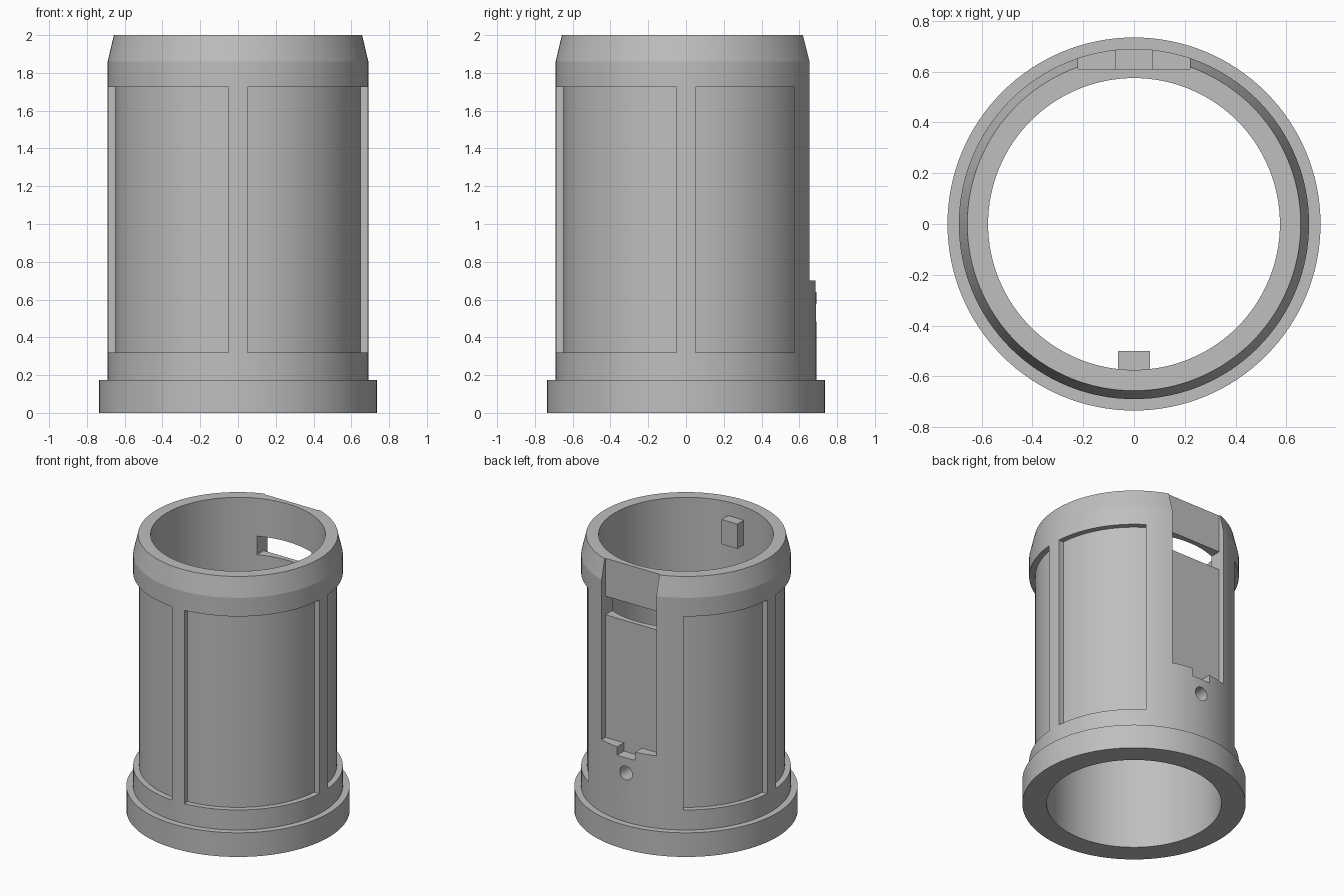
import bpy, bmesh, math
from mathutils import Matrix, Vector

if "Cube" in bpy.data.objects:
    bpy.data.objects.remove(bpy.data.objects["Cube"], do_unlink=True)

SEGMENTS = 128
R_IN, R_PANEL = 0.575, 0.65

grey = bpy.data.materials.new("plain_grey")
grey.use_nodes = True
grey.diffuse_color = (0.52, 0.52, 0.52, 1)
grey.node_tree.nodes["Principled BSDF"].inputs["Base Color"].default_value = (0.52, 0.52, 0.52, 1)


def finish(name, bm):
    bmesh.ops.recalc_face_normals(bm, faces=bm.faces)
    mesh = bpy.data.meshes.new(name)
    bm.to_mesh(mesh)
    bm.free()
    mesh.materials.append(grey)
    obj = bpy.data.objects.new(name, mesh)
    bpy.context.collection.objects.link(obj)
    return obj


def box(name, lo, hi):
    bm = bmesh.new()
    lo, hi = Vector(lo), Vector(hi)
    size = hi - lo
    bmesh.ops.create_cube(bm, size=1, matrix=Matrix.Translation((lo + hi) / 2) @ Matrix.Diagonal((*size, 1)))
    return finish(name, bm)


def prism(name, outline, z0, z1):
    bm = bmesh.new()
    face = bm.faces.new([bm.verts.new((x, y, z0)) for x, y in outline])
    top = bmesh.ops.extrude_face_region(bm, geom=[face])
    bmesh.ops.translate(bm, vec=(0, 0, z1 - z0), verts=[v for v in top["geom"] if isinstance(v, bmesh.types.BMVert)])
    return finish(name, bm)


def lathe(name, profile):
    bm = bmesh.new()
    rings = []
    for i in range(SEGMENTS):
        a = math.tau * i / SEGMENTS
        rings.append([bm.verts.new((r * math.cos(a), r * math.sin(a), z)) for r, z in profile])
    n = len(profile)
    for i in range(SEGMENTS):
        a, b = rings[i], rings[(i + 1) % SEGMENTS]
        for j in range(n):
            k = (j + 1) % n
            bm.faces.new((a[j], b[j], b[k], a[k]))
    return finish(name, bm)


def panel_cutter(side, start, end, corners):
    # arc along the recessed wall, closed by corners outside the body
    arc = []
    for i in range(33):
        a = start + (end - start) * i / 32
        arc.append((R_PANEL * math.cos(a), R_PANEL * math.sin(a)))
    return prism("panel_cutter", [(side * x, y) for x, y in arc + corners], 0.32, 1.725)


# Sleeve with base flange and chamfered rim
sleeve = lathe("sleeve", [(R_IN, 0), (0.735, 0), (0.735, 0.175), (0.69, 0.175),
                          (0.69, 1.86), (0.657, 2), (R_IN, 2)])

# Four recessed panels separated by ribs
cutters = []
rib = math.asin(0.05 / R_PANEL)
back = math.asin(0.575 / R_PANEL)
for side in (1, -1):
    cutters.append(panel_cutter(side, rib - math.pi / 2, -rib, [(0.8, -0.05), (0.8, -0.8), (0.05, -0.8)]))
    cutters.append(panel_cutter(side, rib, back, [(0.8, 0.575), (0.8, 0.05)]))

# Flat back slot, its notch and the window above
cutters.append(box("slot_cutter", (-0.22, 0.61, 0.7), (0.22, 0.9, 2.1)))
cutters.append(box("notch_cutter", (-0.072, 0.61, 0.64), (0.072, 0.9, 0.8)))
cutters.append(box("window_cutter", (-0.22, 0.4, 1.59), (0.22, 0.9, 1.725)))

# Round pin hole under the notch
bm = bmesh.new()
bmesh.ops.create_cone(bm, cap_ends=True, segments=32, radius1=0.05, radius2=0.05, depth=0.4,
                      matrix=Matrix.Translation((0, 0.65, 0.53)) @ Matrix.Rotation(math.pi / 2, 4, "X"))
cutters.append(finish("hole_cutter", bm))

bpy.context.view_layer.objects.active = sleeve
for cutter in cutters:
    cutter.hide_render = True
    mod = sleeve.modifiers.new("cut", "BOOLEAN")
    mod.operation = "DIFFERENCE"
    mod.solver = "EXACT"
    mod.object = cutter
    bpy.ops.object.modifier_apply(modifier=mod.name)
    bpy.data.objects.remove(cutter, do_unlink=True)

# Locating key on the inner front wall
box("inner_key", (-0.063, -0.59, 1.72), (0.063, -0.5, 1.9))

bpy.ops.object.select_all(action="DESELECT")
sleeve.select_set(True)
bpy.ops.object.shade_smooth_by_angle(angle=math.radians(12))
